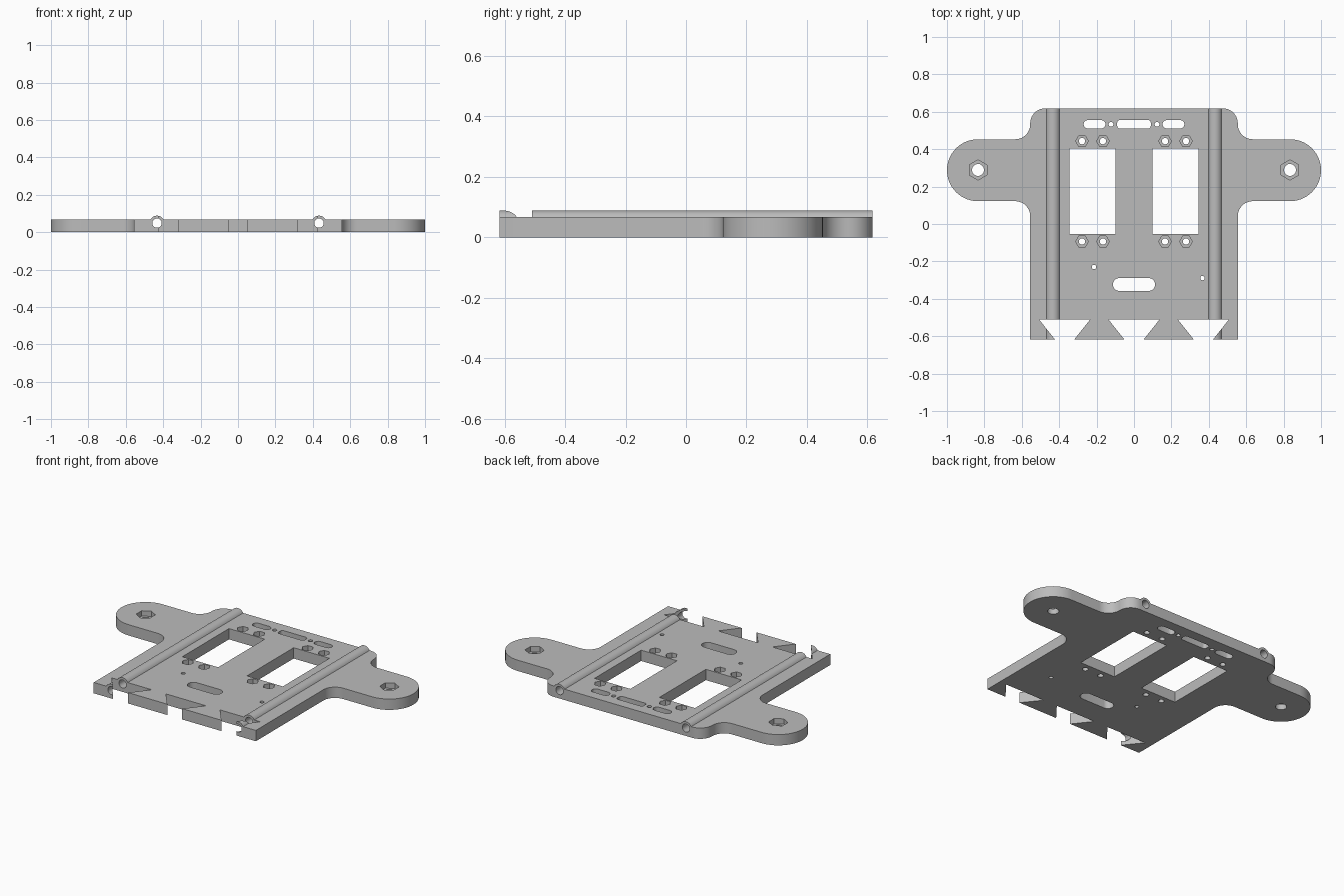
import bpy, bmesh, math
from mathutils import Vector

if "Cube" in bpy.data.objects:
    bpy.data.objects.remove(bpy.data.objects["Cube"], do_unlink=True)

THICK, HALF_W, HALF_L = 0.067, 0.555, 0.618
ROD_X, ROD_Z = 0.433, 0.049


def rounded(corners, segs=10):
    """Polygon from (x, y, radius) right-angled corners."""
    pts = []
    n = len(corners)
    for i, (x, y, r) in enumerate(corners):
        p = Vector((x, y))
        if r == 0:
            pts.append(p)
            continue
        u = (Vector(corners[i - 1][:2]) - p).normalized()
        v = (Vector(corners[(i + 1) % n][:2]) - p).normalized()
        centre = p + (u + v) * r
        for k in range(segs + 1):
            a = math.pi / 2 * k / segs
            q = centre - (v * math.cos(a) + u * math.sin(a)) * r
            if not pts or (q - pts[-1]).length > 1e-4:
                pts.append(q)
    if (pts[0] - pts[-1]).length < 1e-4:
        pts.pop()
    return pts


def rect(x0, x1, y0, y1, r=0, segs=6):
    return rounded([(x0, y0, r), (x1, y0, r), (x1, y1, r), (x0, y1, r)], segs)


def ngon(x, y, r, n=24, turn=0):
    return [Vector((x + r * math.cos(turn + math.tau * k / n),
                    y + r * math.sin(turn + math.tau * k / n))) for k in range(n)]


def prism(bm, pts, lo, hi, along_y=False):
    """Extrude a flat profile along z, or along y for an x-z profile."""
    def place(p, h):
        return (p.x, h, p.y) if along_y else (p.x, p.y, h)
    low = [bm.verts.new(place(p, lo)) for p in pts]
    high = [bm.verts.new(place(p, hi)) for p in pts]
    bm.faces.new(low)
    bm.faces.new(high)
    for i in range(len(pts)):
        j = (i + 1) % len(pts)
        bm.faces.new((low[i], low[j], high[j], high[i]))


def finish(bm, name):
    bmesh.ops.recalc_face_normals(bm, faces=bm.faces)
    mesh = bpy.data.meshes.new(name)
    bm.to_mesh(mesh)
    bm.free()
    obj = bpy.data.objects.new(name, mesh)
    bpy.context.scene.collection.objects.link(obj)
    return obj


def combine(obj, other, operation):
    mod = obj.modifiers.new(operation, 'BOOLEAN')
    mod.operation, mod.object, mod.solver = operation, other, 'EXACT'
    other.hide_render = True
    bpy.context.view_layer.update()
    graph = bpy.context.evaluated_depsgraph_get()
    result = bpy.data.meshes.new_from_object(obj.evaluated_get(graph))
    obj.modifiers.clear()
    obj.data = result
    bpy.data.objects.remove(other, do_unlink=True)


# Plate outline with rounded ears, mirrored from the +x half
F, EAR = 0.08, 0.1655
half = [(HALF_W, -HALF_L, 0), (HALF_W, 0.122, F), (1, 0.122, EAR),
        (1, 0.453, EAR), (HALF_W, 0.453, F), (HALF_W, HALF_L, F)]
outline = half + [(-x, y, r) for x, y, r in reversed(half)]
bm = bmesh.new()
prism(bm, rounded(outline, 14), 0, THICK)
plate = finish(bm, "mounting_plate")

# Raised rod sleeves running the length of the plate
bm = bmesh.new()
for s in (-1, 1):
    prism(bm, ngon(s * ROD_X, ROD_Z, 0.0395, 40), -HALF_L, HALF_L, True)
combine(plate, finish(bm, "rod_sleeves"), 'UNION')

# Openings through the plate
shapes = [rect(-0.113, 0.113, -0.358, -0.289, 0.0345, 8),
          rect(-0.09, 0.09, 0.51, 0.556, 0.015, 4),
          ngon(-0.214, -0.23, 0.012, 16), ngon(0.366, -0.289, 0.012, 16)]
for s in (-1, 1):
    shapes.append(rect(*sorted((s * 0.099, s * 0.344)), -0.053, 0.403))
    shapes.append(rect(*sorted((s * 0.152, s * 0.27)), 0.51, 0.556, 0.023, 3))
    shapes.append(ngon(s * 0.123, 0.533, 0.013, 16))

# Dovetail notches along the front edge
for c in (-0.371, 0, 0.371):
    flare = (0.137 - 0.051) / 0.108 * 0.02
    shapes.append([Vector((c + x, y)) for x, y in (
        (-0.051 + flare, -HALF_L - 0.02), (0.051 - flare, -HALF_L - 0.02),
        (0.137, -0.51), (-0.137, -0.51))])

# Screw holes and their hexagonal nut pockets
pockets = []
for s in (-1, 1):
    shapes.append(ngon(s * 0.834, 0.289, 0.032))
    pockets.append(ngon(s * 0.834, 0.289, 0.054, 6, math.pi / 6))
    for x in (0.166, 0.278):
        for y in (0.443, -0.094):
            shapes.append(ngon(s * x, y, 0.017))
            pockets.append(ngon(s * x, y, 0.034, 6))

bm = bmesh.new()
for shape in shapes:
    prism(bm, shape, -0.05, 0.15)
combine(plate, finish(bm, "opening_cutter"), 'DIFFERENCE')

# Nut pockets and rod bores
bm = bmesh.new()
for shape in pockets:
    prism(bm, shape, 0.034, 0.15)
for s in (-1, 1):
    prism(bm, ngon(s * ROD_X, ROD_Z, 0.025, 28), -0.7, 0.7, True)
combine(plate, finish(bm, "pocket_cutter"), 'DIFFERENCE')

# Single grey material
grey = bpy.data.materials.new("plain_grey")
grey.use_nodes = True
colour = (0.5, 0.5, 0.5, 1)
grey.diffuse_color = colour
grey.node_tree.nodes["Principled BSDF"].inputs["Base Color"].default_value = colour
plate.data.materials.clear()
plate.data.materials.append(grey)

bpy.ops.object.select_all(action='DESELECT')
plate.select_set(True)
bpy.context.view_layer.objects.active = plate
bpy.ops.object.shade_smooth_by_angle(angle=math.radians(30))
